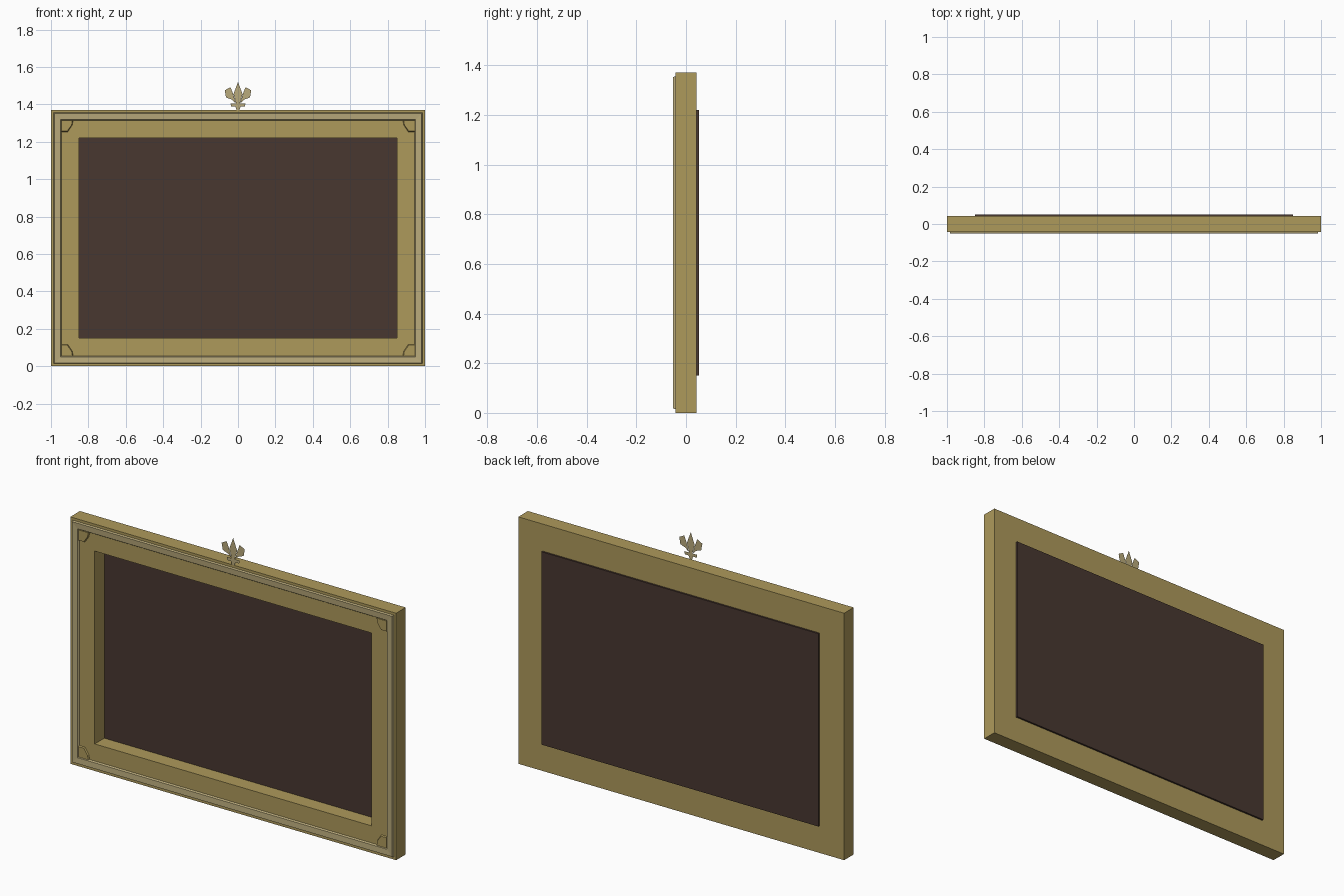
import bpy, bmesh

if "Cube" in bpy.data.objects:
    bpy.data.objects.remove(bpy.data.objects["Cube"])

H = 1.37  # frame height


def material(name, rgb):
    m = bpy.data.materials.new(name)
    m.diffuse_color = (*rgb, 1.0)
    m.use_nodes = True
    m.node_tree.nodes["Principled BSDF"].inputs["Base Color"].default_value = m.diffuse_color
    return m


GOLD = material("antique gold", (0.42, 0.32, 0.105))
PALE = material("pale gold", (0.49, 0.405, 0.2))
DARK = material("dark brown", (0.066, 0.039, 0.03))


def finish(name, bm, mat, closed=True):
    if closed:
        bmesh.ops.recalc_face_normals(bm, faces=bm.faces)
    me = bpy.data.meshes.new(name)
    bm.to_mesh(me)
    bm.free()
    me.materials.append(mat)
    ob = bpy.data.objects.new(name, me)
    bpy.context.collection.objects.link(ob)
    return ob


def moulding(name, profile, mat):
    """Sweep a closed (inset, y) profile round the mitred rectangle."""
    bm = bmesh.new()
    loops = []
    for d, y in profile:
        corners = ((d - 1, d), (1 - d, d), (1 - d, H - d), (d - 1, H - d))
        loops.append([bm.verts.new((x, y, z)) for x, z in corners])
    for i, a in enumerate(loops):
        b = loops[(i + 1) % len(loops)]
        for j in range(4):
            k = (j + 1) % 4
            bm.faces.new((a[j], a[k], b[k], b[j]))
    return finish(name, bm, mat)


# Main frame and raised trim
moulding("frame", [(0, 0.042), (0, -0.042), (0.15, -0.042), (0.15, 0.042)], GOLD)
moulding("front_trim", [(0.014, -0.041), (0.018, -0.052), (0.05, -0.050),
                        (0.056, -0.041)], PALE)

# Backing panel
bm = bmesh.new()
bmesh.ops.create_cube(bm, size=1)
for v in bm.verts:
    v.co = (v.co.x * 1.70, 0.047 + v.co.y * 0.010, H / 2 + v.co.z * 1.07)
finish("backing_panel", bm, DARK)

# Corner ornaments, mirrored to all four corners
corner = [(0, 0), (0.064, 0), (0.06, 0.025), (0.035, 0.062), (0, 0.062)]
bm = bmesh.new()
for sx in (-1, 1):
    for sz in (-1, 1):
        rows = []
        for y, k in ((-0.041, 1.0), (-0.049, 0.93)):
            rows.append([bm.verts.new((sx * (0.945 - u * k), y,
                                       H / 2 + sz * (H / 2 - 0.055 - w * k)))
                         for u, w in corner])
        bm.faces.new(rows[0])
        bm.faces.new(rows[1])
        n = len(corner)
        for i in range(n):
            j = (i + 1) % n
            bm.faces.new((rows[0][i], rows[0][j], rows[1][j], rows[1][i]))
finish("corner_ornaments", bm, GOLD)

# Flat lily crest standing on the front top edge
petal = [(0, 1.52), (-0.024, 1.455), (-0.010, 1.405), (0.010, 1.405), (0.024, 1.455)]
side = [(0.012, 1.405), (0.032, 1.425), (0.064, 1.437), (0.071, 1.475),
        (0.040, 1.492), (0.024, 1.45)]
bar = [(-0.040, 1.405), (-0.036, 1.388), (0.036, 1.388), (0.040, 1.405)]
stem = [(-0.014, 1.388), (-0.005, 1.364), (0.005, 1.364), (0.014, 1.388)]
mirrored = [(-x, z) for x, z in reversed(side)]
bm = bmesh.new()
for shape in (petal, side[::-1], mirrored[::-1], bar, stem):
    f = bm.faces.new([bm.verts.new((x, -0.042, z)) for x, z in shape])
    f.normal_update()
    if f.normal.y > 0:
        f.normal_flip()
finish("lily_crest", bm, PALE, closed=False)
